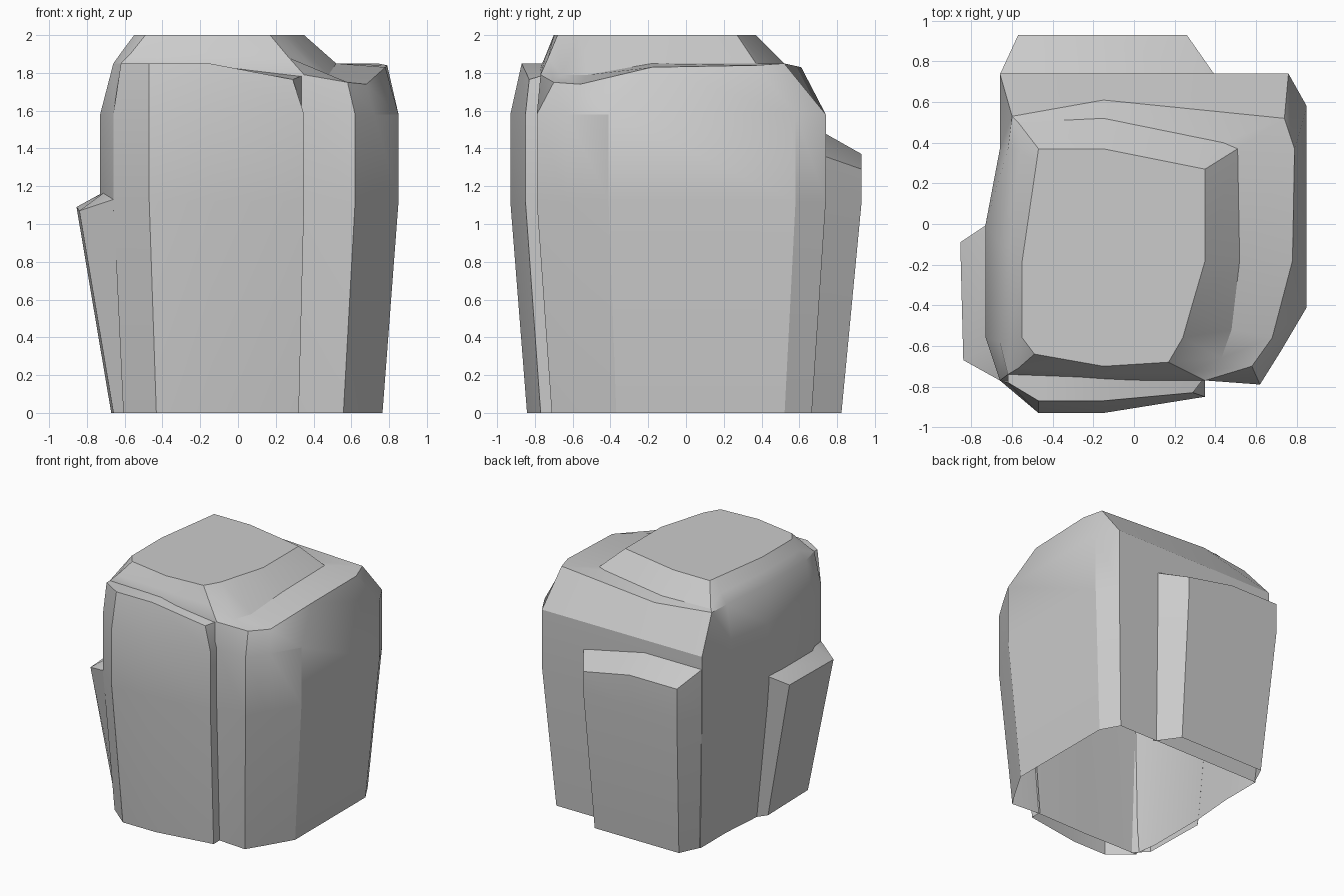
import bpy, bmesh, math


def loft(name, columns, closed=False):
    """Skin neighbouring vertical columns (counter-clockwise from above); base stays open."""
    bm = bmesh.new()
    cols = [[bm.verts.new(p) for p in c] for c in columns]
    n = len(cols)
    for i in range(n if closed else n - 1):
        a, b = cols[i], cols[(i + 1) % n]
        for k in range(len(a) - 1):
            bm.faces.new((a[k], a[k + 1], b[k + 1], b[k]))
    if closed:
        bm.faces.new([c[0] for c in cols])
    me = bpy.data.meshes.new(name)
    bm.to_mesh(me)
    bm.free()
    ob = bpy.data.objects.new(name, me)
    bpy.context.collection.objects.link(ob)
    bpy.context.view_layer.objects.active = ob
    ob.select_set(True)
    bpy.ops.object.shade_smooth_by_angle(angle=math.radians(28))
    ob.select_set(False)
    return ob


# Main boulder columns: plateau xy, shoulder xyz, rim xyz, widest xy
body = [
    ((-.49, -.64), (-.57, -.71, 1.90), (-.62, -.74, 1.85), (-.66, -.77)),
    ((-.15, -.70), (-.15, -.74, 1.90), (-.15, -.77, 1.83), (-.15, -.78)),
    ((.17, -.68), (.27, -.73, 1.88), (.35, -.77, 1.79), (.35, -.77)),
    ((.24, -.56), (.43, -.66, 1.79), (.58, -.70, 1.75), (.62, -.79)),
    ((.28, -.42), (.48, -.52, 1.79), (.68, -.56, 1.74), (.72, -.63)),
    ((.35, -.18), (.52, -.18, 1.85), (.78, -.18, 1.83), (.85, -.41)),
    ((.35, .27), (.51, .37, 1.85), (.79, .37, 1.84), (.85, .58)),
    ((.32, .276), (.44, .40, 1.85), (.74, .52, 1.85), (.76, .74)),
    ((-.15, .37), (-.15, .52, 1.85), (-.15, .61, 1.83), (-.15, .74)),
    ((-.47, .37), (-.57, .50, 1.85), (-.60, .53, 1.84), (-.66, .74)),
    ((-.48, .30), (-.56, .36, 1.92), (-.62, .37, 1.85), (-.66, .37)),
    ((-.55, -.18), (-.61, -.12, 1.92), (-.66, -.10, 1.85), (-.73, 0)),
    ((-.55, -.56), (-.61, -.57, 1.92), (-.66, -.58, 1.85), (-.73, -.56)),
]
cols = []
for top, shoulder, rim, wide in body:
    x, y = wide
    sx = .85 if x < -.7 else .9
    cols.append([(*top, 2), shoulder, rim, (x, y, 1.58), (x, y, 1.12), (x * sx, y * .9, 0)])
loft("main_boulder", cols, closed=True)

# Front slab: inner edge, top edge, widest xy
front = [
    ((-.62, -.74, 1.85), (-.62, -.78, 1.85), (-.66, -.77)),
    ((-.47, -.74, 1.85), (-.47, -.87, 1.85), (-.47, -.93)),
    ((-.15, -.74, 1.85), (-.15, -.87, 1.85), (-.15, -.93)),
    ((.35, -.74, 1.79), (.29, -.83, 1.765), (.35, -.85)),
    ((.35, -.74, 1.79), (.35, -.75, 1.79), (.35, -.75)),
]
loft("front_slab", [[i, t, (*w, 1.58), (*w, 1.12), (w[0] * .92, w[1] * .905, 0)]
                    for i, t, w in front])

# Back slab: inner edge, top edge
back = [
    ((.40, .70, 1.38), (.40, .73, 1.36)),
    ((.36, .70, 1.39), (.26, .93, 1.29)),
    ((-.15, .70, 1.50), (-.15, .93, 1.37)),
    ((-.57, .70, 1.50), (-.57, .93, 1.37)),
    ((-.66, .70, 1.50), (-.66, .735, 1.48)),
]
loft("back_slab", [[i, t, (t[0], t[1], 1.12), (t[0] * .9, t[1] * .885, 0)] for i, t in back])

# Left slab: inner edge, top edge, tapering strongly to the base
left = [
    ((-.69, .01, 1.18), (-.72, 0, 1.16)),
    ((-.69, -.02, 1.18), (-.855, -.09, 1.09)),
    ((-.69, -.60, 1.18), (-.84, -.67, 1.07)),
    ((-.62, -.76, 1.14), (-.66, -.77, 1.13)),
]
loft("left_slab", [[i, t, (t[0] * (.785 if t[0] < -.8 else .85), t[1] * .9, 0)] for i, t in left])
